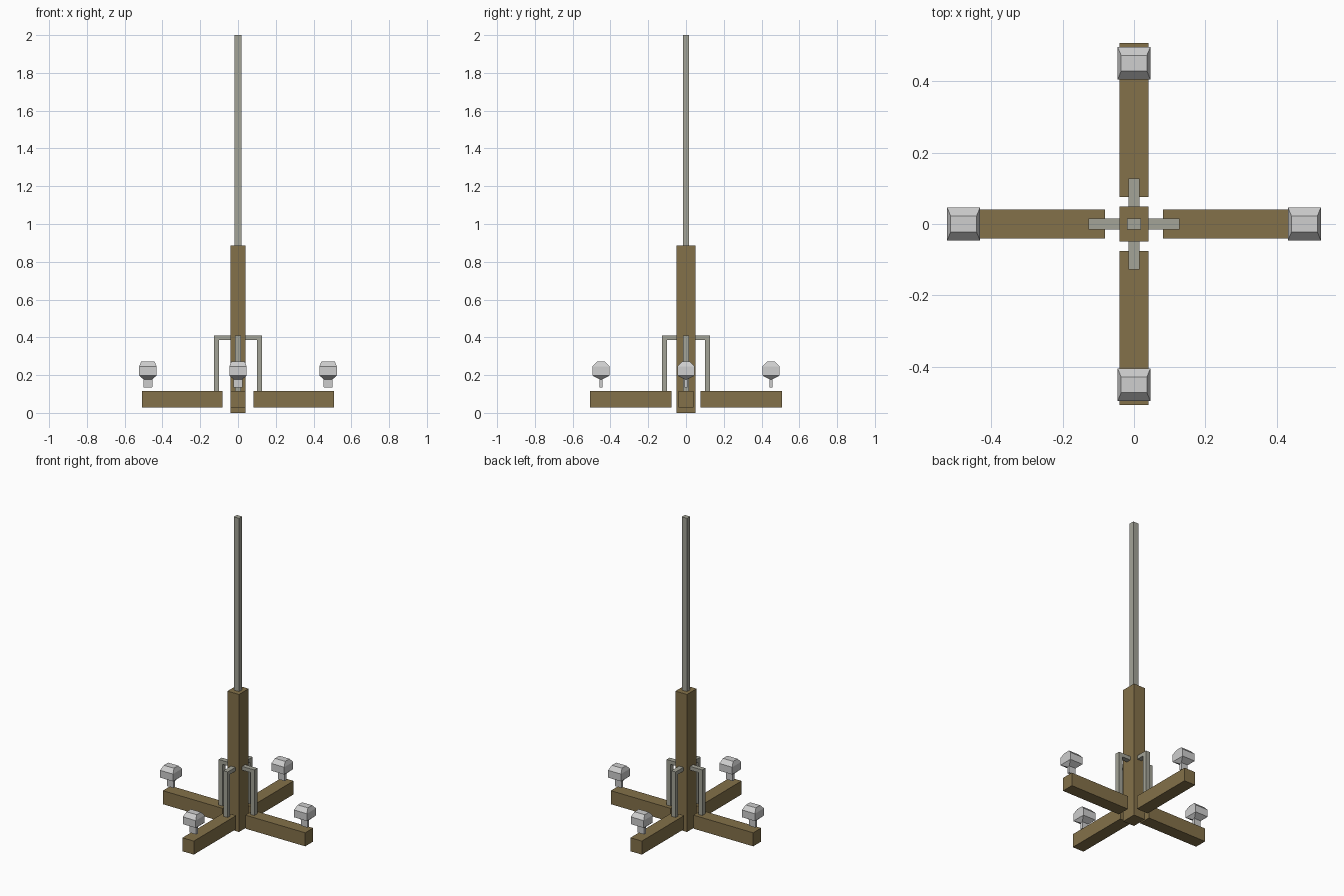
import bpy, bmesh, math
from mathutils import Matrix

if "Cube" in bpy.data.objects:
    bpy.data.objects.remove(bpy.data.objects["Cube"])


def material(name, rgb):
    m = bpy.data.materials.new(name)
    m.diffuse_color = (*rgb, 1)
    m.use_nodes = True
    m.node_tree.nodes["Principled BSDF"].inputs["Base Color"].default_value = m.diffuse_color
    return m


wood = material("brown_wood", (0.23, 0.165, 0.067))
metal = material("grey_metal", (0.37, 0.37, 0.31))
knob_grey = material("light_grey", (0.62, 0.62, 0.62))


def finish(name, bm, mat, matrix=Matrix()):
    bmesh.ops.transform(bm, matrix=matrix, verts=bm.verts)
    bmesh.ops.recalc_face_normals(bm, faces=bm.faces)
    me = bpy.data.meshes.new(name)
    bm.to_mesh(me)
    bm.free()
    me.materials.append(mat)
    ob = bpy.data.objects.new(name, me)
    bpy.context.collection.objects.link(ob)
    return ob


def loft(name, rings, mat, matrix=Matrix()):
    """Stack of rectangles (z, half x, half y), capped at both ends."""
    bm = bmesh.new()
    loops = [[bm.verts.new((sx * hx, sy * hy, z))
              for sx, sy in ((-1, -1), (1, -1), (1, 1), (-1, 1))]
             for z, hx, hy in rings]
    bm.faces.new(loops[0])
    bm.faces.new(loops[-1])
    for a, b in zip(loops, loops[1:]):
        for i in range(4):
            j = (i + 1) % 4
            bm.faces.new((a[i], a[j], b[j], b[i]))
    return finish(name, bm, mat, matrix)


def prism(name, profile, half_width, mat, matrix):
    """Profile in x-z, extruded along y."""
    bm = bmesh.new()
    face = bm.faces.new([bm.verts.new((x, -half_width, z)) for x, z in profile])
    out = bmesh.ops.extrude_face_region(bm, geom=[face])["geom"]
    moved = [v for v in out if isinstance(v, bmesh.types.BMVert)]
    bmesh.ops.translate(bm, vec=(0, 2 * half_width, 0), verts=moved)
    return finish(name, bm, mat, matrix)


# Central post and the upper pole
loft("center_post", [(0, 0.041, 0.049), (0.885, 0.041, 0.049)], wood)
loft("upper_pole", [(0.885, 0.019, 0.016), (2.0, 0.019, 0.016)], metal)

# Four feet, each with an angle bracket and a knob
for i, side in enumerate(("right", "back", "left", "front")):
    turn = Matrix.Rotation(i * math.pi / 2, 4, 'Z')
    along_x = i % 2 == 0
    inner = 0.081 if along_x else 0.076
    prism(side + "_foot", [(inner, 0.029), (0.507, 0.029), (0.507, 0.116), (inner, 0.116)],
          0.0405, wood, turn)
    start = 0.041 if along_x else 0.049
    prism(side + "_bracket",
          [(start, 0.385), (0.101, 0.385), (0.101, 0.116), (0.127, 0.116),
           (0.127, 0.409), (start, 0.409)],
          0.0155, metal, turn)
    # Knobs all keep the same orientation
    d = 0.477 if along_x else 0.45
    place = Matrix.Translation(turn @ Matrix.Translation((d, 0, 0)).to_translation())
    loft(side + "_knob",
         [(0.135, 0.023, 0.008), (0.178, 0.024, 0.009), (0.198, 0.046, 0.046),
          (0.245, 0.046, 0.046), (0.271, 0.036, 0.022)], knob_grey, place)
